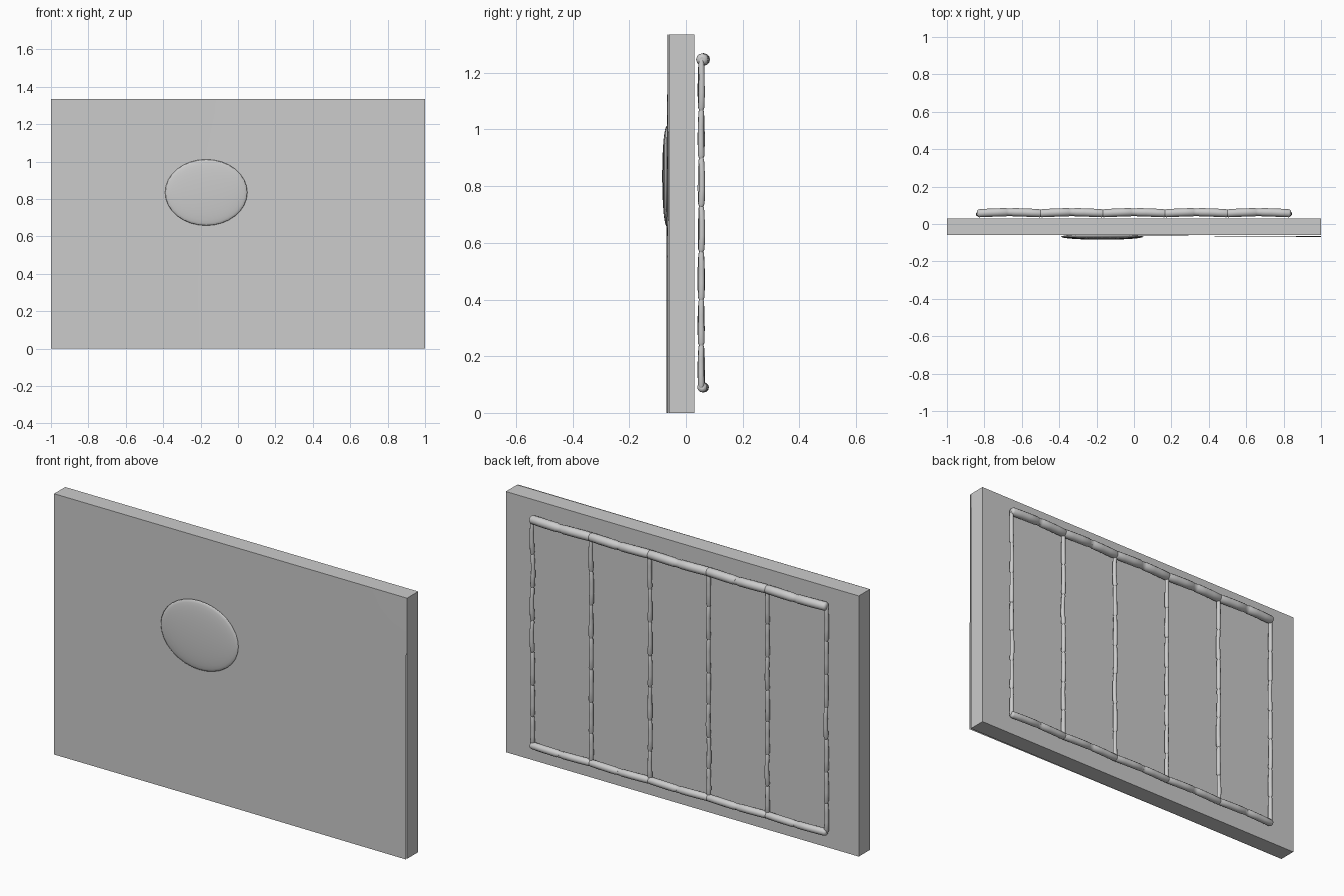
import bpy, bmesh, math, random

if "Cube" in bpy.data.objects:
    bpy.data.objects.remove(bpy.data.objects["Cube"])
random.seed(4)

def mesh_object(name, bm, smooth=False):
    me = bpy.data.meshes.new(name)
    bm.to_mesh(me)
    bm.free()
    for p in me.polygons:
        p.use_smooth = smooth
    ob = bpy.data.objects.new(name, me)
    bpy.context.collection.objects.link(ob)
    return ob

def tube(name, points):
    # points: (x, y, z, radius)
    cu = bpy.data.curves.new(name, 'CURVE')
    cu.dimensions = '3D'
    cu.bevel_depth = 1.0
    cu.bevel_resolution = 4
    cu.use_fill_caps = True
    sp = cu.splines.new('POLY')
    sp.points.add(len(points) - 1)
    for p, (x, y, z, r) in zip(sp.points, points):
        p.co = (x, y, z, 1)
        p.radius = r
    sp.use_smooth = True
    ob = bpy.data.objects.new(name, cu)
    bpy.context.collection.objects.link(ob)

# Flat panel
H, FRONT, BACK = 1.335, -0.060, 0.030
bm = bmesh.new()
bmesh.ops.create_cube(bm, size=1)
for v in bm.verts:
    v.co = (v.co.x * 2, (FRONT + BACK) / 2 + v.co.y * (BACK - FRONT), (v.co.z + 0.5) * H)
mesh_object("panel", bm)

# Thin front sheet, lifting slightly from the panel towards the lower right
bm = bmesh.new()
bmesh.ops.create_grid(bm, x_segments=24, y_segments=16, size=1)
for v in bm.verts:
    x, t = v.co.x, (v.co.y + 1) / 2
    k = min(1, max(0, (x + 0.3) / 1.3))
    v.co = (x, FRONT - 0.001 - 0.008 * k * (1 - 0.5 * t * t), t * H)
mesh_object("front_sheet", bm, True)

# Oval disc on the front
bm = bmesh.new()
bmesh.ops.create_uvsphere(bm, u_segments=32, v_segments=16, radius=1)
for v in bm.verts:
    a, b, c = v.co
    v.co = (-0.17 + 0.22 * a, -0.068 - 0.016 * c, 0.835 + 0.177 * b)
mesh_object("oval_disc", bm, True)

# Horizontal rails: pairs of gently bowed rods, rounded at every joint
STEP, X0 = 0.333, -0.8325
def rail(name, z, r):
    for i in range(5):
        for s in (-1, 1):
            mid = X0 + STEP * (i + 0.5)
            pts = []
            for t, k in ((-0.04, 0.4), (-0.025, 0.8), (0.02, 0.97), (0.3, 1),
                         (0.6, 1), (0.9, 1), (0.92, 0.9), (1.0, 0.9)):
                x = mid + s * STEP / 2 * (1 - t)
                pts.append((x, 0.057 + 0.006 * math.sin(t * math.pi / 2), z, r * k))
            tube(f"{name}_{i}_{'left' if s < 0 else 'right'}", pts)

rail("top_rail", 1.247, 0.022)
rail("bottom_rail", 0.09, 0.018)

# Slim uprights made of slightly uneven jointed rods
breaks = [0.09, 0.24, 0.40, 0.57, 0.73, 0.90, 1.07, 1.247]
for i in range(6):
    x = X0 + STEP * i
    for j, (a, b) in enumerate(zip(breaks, breaks[1:])):
        dx, dy = random.uniform(-0.003, 0.003), random.uniform(-0.003, 0.003)
        pts = []
        for t, k in ((-0.02, 0.6), (0.05, 1), (0.35, 0.95), (0.65, 0.9), (0.95, 0.85), (1.02, 0.5)):
            w = math.sin(max(0, min(1, t)) * math.pi)
            pts.append((x + dx * w, 0.054 + dy * w, a + (b - a) * t, 0.0115 * k))
        tube(f"upright_{i}_{j}", pts)
